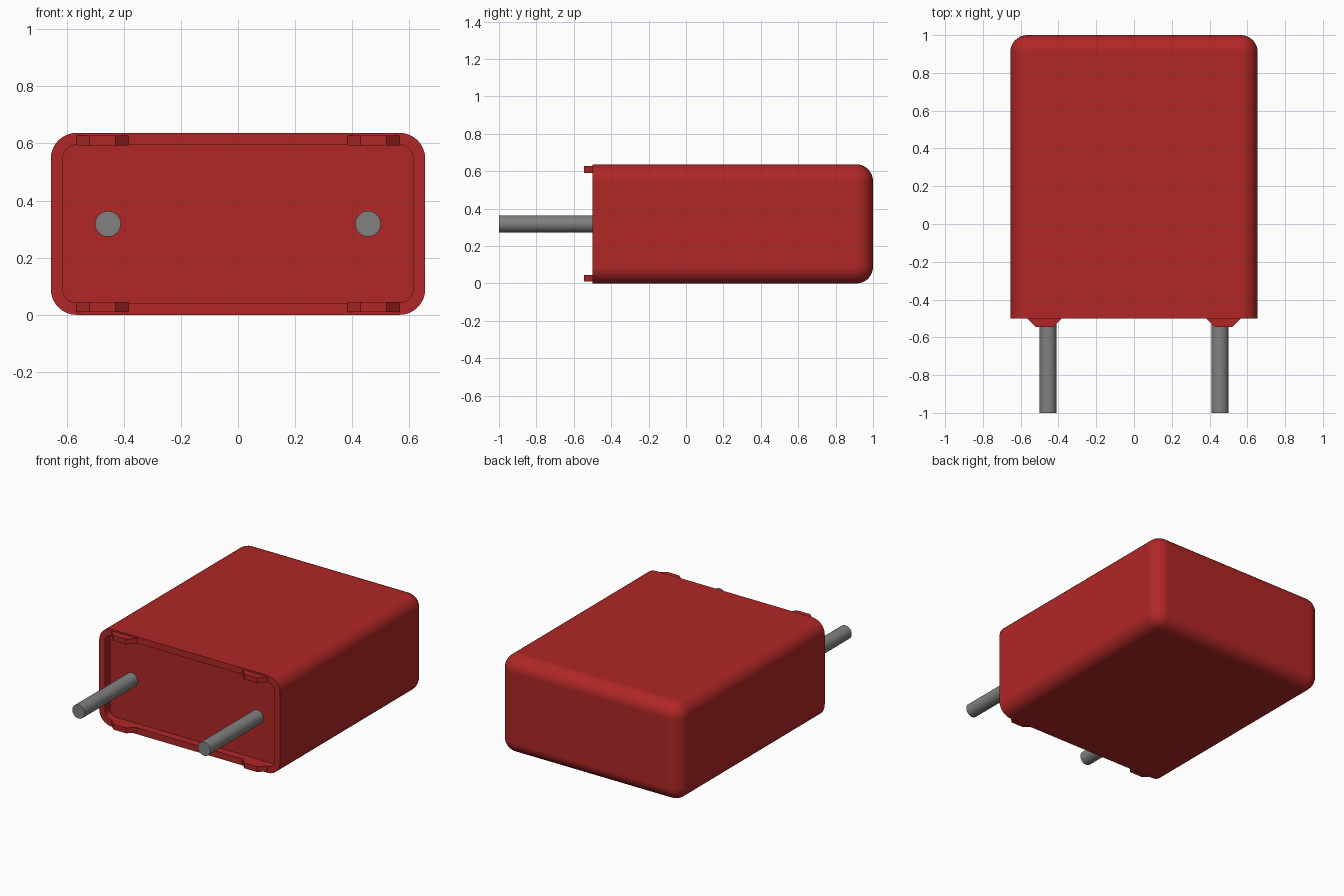
import bpy, bmesh, math
from mathutils import Matrix, Vector

default = bpy.data.objects.get("Cube")
if default:
    bpy.data.objects.remove(default, do_unlink=True)

HALF_W, HEIGHT = 0.655, 0.637
FRONT, BACK = -0.5, 1.0
MID_Z = HEIGHT / 2
RIM, RECESS = 0.042, 0.05


def make_material(name, color):
    mat = bpy.data.materials.new(name)
    mat.use_nodes = True
    mat.diffuse_color = color
    bsdf = mat.node_tree.nodes["Principled BSDF"]
    bsdf.inputs["Base Color"].default_value = color
    bsdf.inputs["Roughness"].default_value = 0.5
    return mat


red = make_material("red plastic", (0.44, 0.02, 0.02, 1))
grey = make_material("grey metal", (0.22, 0.22, 0.22, 1))


def add_object(name, bm, mat, smooth=False):
    bmesh.ops.recalc_face_normals(bm, faces=bm.faces)
    mesh = bpy.data.meshes.new(name)
    bm.to_mesh(mesh)
    bm.free()
    mesh.materials.append(mat)
    obj = bpy.data.objects.new(name, mesh)
    bpy.context.collection.objects.link(obj)
    if smooth:
        bpy.ops.object.select_all(action="DESELECT")
        obj.select_set(True)
        bpy.context.view_layer.objects.active = obj
        bpy.ops.object.shade_smooth_by_angle(angle=math.radians(35))
    return obj


# Case: box rounded everywhere except around its open front
bm = bmesh.new()
bmesh.ops.create_cube(bm, size=1)
bmesh.ops.scale(bm, verts=bm.verts, vec=(2 * HALF_W, BACK - FRONT, HEIGHT))
bmesh.ops.translate(bm, verts=bm.verts, vec=(0, (FRONT + BACK) / 2, MID_Z))
rounded = [e for e in bm.edges
           if any(v.co.y > FRONT + 0.01 for v in e.verts)]
bmesh.ops.bevel(bm, geom=rounded, offset=0.09, offset_type="OFFSET",
                segments=8, profile=0.5, affect="EDGES", clamp_overlap=True)

# Shallow recess behind a thin rim
bm.normal_update()
front = min(bm.faces, key=lambda f: f.normal.y)
bmesh.ops.inset_region(bm, faces=[front], thickness=RIM, use_even_offset=True)
walls = bmesh.ops.extrude_discrete_faces(bm, faces=[front])
floor = walls["faces"][0]
bmesh.ops.translate(bm, verts=floor.verts, vec=(0, RECESS, 0))
case = add_object("case", bm, red, smooth=True)
weighted = case.modifiers.new("Flat panel normals", "WEIGHTED_NORMAL")
weighted.keep_sharp = True
weighted.weight = 100

# Stand-off tabs on the rim: tapered profile extruded in z
profile = [(-0.091, FRONT), (-0.046, FRONT - 0.045),
           (0.046, FRONT - 0.045), (0.091, FRONT)]
for side, sx in (("right", -1), ("left", 1)):
    for level, z in (("lower", 0.01), ("upper", HEIGHT - 0.045)):
        bm = bmesh.new()
        face = bm.faces.new([bm.verts.new((sx * 0.474 + x, y, z))
                             for x, y in profile])
        grown = bmesh.ops.extrude_face_region(bm, geom=[face])["geom"]
        bmesh.ops.translate(
            bm, vec=Vector((0, 0, 0.035)),
            verts=[g for g in grown if isinstance(g, bmesh.types.BMVert)])
        add_object(f"{level}_{side}_tab", bm, red)

    # Wire lead from the recess floor
    start = FRONT + RECESS
    bm = bmesh.new()
    bmesh.ops.create_cone(
        bm, cap_ends=True, segments=24, radius1=0.045, radius2=0.045,
        depth=start + 1.0,
        matrix=Matrix.Translation((sx * 0.455, (start - 1.0) / 2, MID_Z))
        @ Matrix.Rotation(math.pi / 2, 4, "X"))
    add_object(f"{side}_lead", bm, grey, smooth=True)
